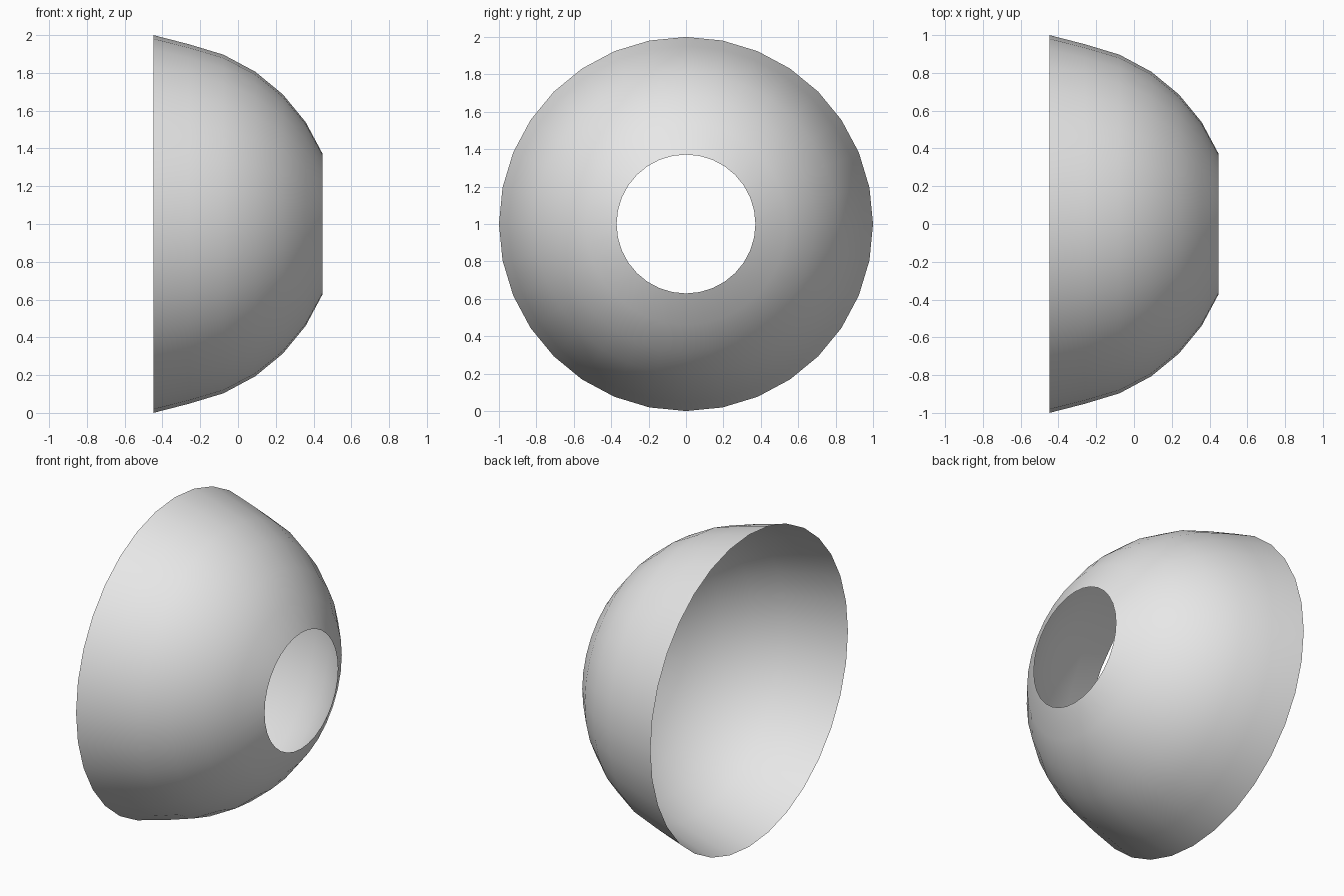
import bpy
import bmesh
from math import cos, pi, radians
from mathutils import Matrix, Vector

cube = bpy.data.objects.get("Cube")
if cube:
    bpy.data.objects.remove(cube, do_unlink=True)

RADIUS = 0.97
RIM_RADIUS = 1.0
HOLE_ANGLE = radians(22.5)

# Single flat colour
grey = bpy.data.materials.new("light grey")
grey.use_nodes = True
colour = (0.8, 0.8, 0.8, 1.0)
grey.diffuse_color = colour
grey.node_tree.nodes["Principled BSDF"].inputs["Base Color"].default_value = colour

# Dome: half a sphere with the pole cut away, open at both ends
bm = bmesh.new()
bmesh.ops.create_uvsphere(bm, u_segments=32, v_segments=16, radius=RADIUS)
hole_height = RADIUS * cos(HOLE_ANGLE)
cut_away = [v for v in bm.verts if v.co.z < -0.01 or v.co.z > hole_height + 0.01]
bmesh.ops.delete(bm, geom=cut_away, context="VERTS")

# Slightly flared rim
for v in bm.verts:
    if v.co.z < 0.01:
        v.co.xy *= RIM_RADIUS / RADIUS

# Lay the axis along +x, centre it and rest the rim on the ground
bm.transform(Matrix.Translation(Vector((-hole_height / 2, 0, RIM_RADIUS)))
             @ Matrix.Rotation(pi / 2, 4, "Y"))
for face in bm.faces:
    face.smooth = True

mesh = bpy.data.meshes.new("dome_shell")
bm.to_mesh(mesh)
bm.free()
mesh.materials.append(grey)
dome = bpy.data.objects.new("dome_shell", mesh)
bpy.context.collection.objects.link(dome)
